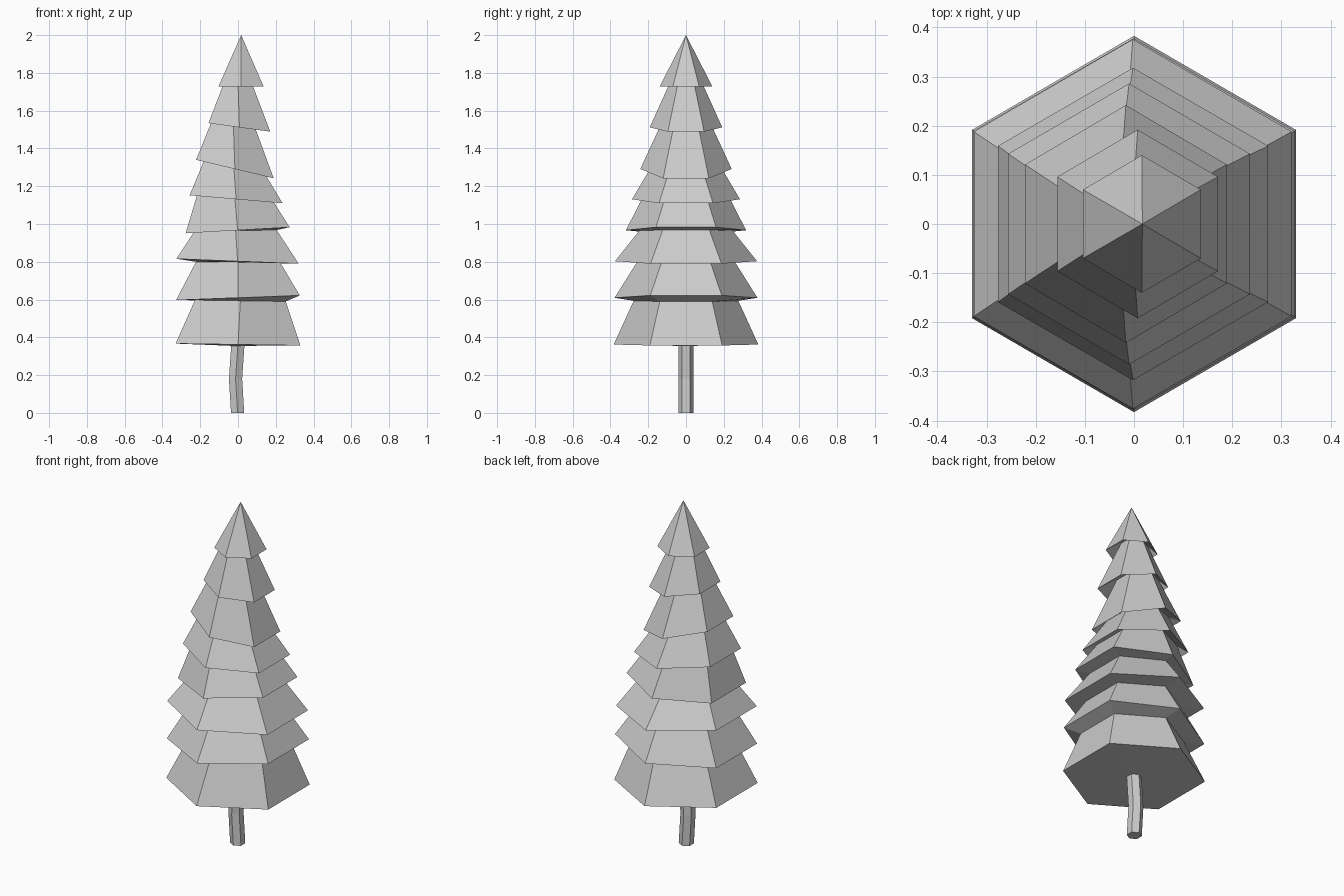
import bpy, bmesh, math


def loft(name, rings, apex=None, cap_bottom=False, cap_top=False):
    """Skin six-sided tilted rings given as (left_x, left_z, right_x, right_z, radius)."""
    bm = bmesh.new()
    loops = []
    for lx, lz, rx, rz, r in rings:
        loop = []
        for i in range(6):
            a = math.radians(90 + 60 * i)
            t = 0.5 + 0.5 * math.cos(a) / math.cos(math.radians(30))
            loop.append(bm.verts.new((lx + (rx - lx) * t, r * math.sin(a), lz + (rz - lz) * t)))
        loops.append(loop)
    for a, b in zip(loops, loops[1:]):
        for i in range(6):
            j = (i + 1) % 6
            bm.faces.new((a[i], a[j], b[j], b[i]))
    if cap_bottom:
        bm.faces.new(loops[0][::-1])
    if cap_top:
        bm.faces.new(loops[-1])
    if apex:
        tip = bm.verts.new(apex)
        for i in range(6):
            bm.faces.new((loops[-1][i], loops[-1][(i + 1) % 6], tip))
    bmesh.ops.recalc_face_normals(bm, faces=bm.faces)
    mesh = bpy.data.meshes.new(name)
    bm.to_mesh(mesh)
    bm.free()
    obj = bpy.data.objects.new(name, mesh)
    bpy.context.collection.objects.link(obj)
    return obj


# Trunk: thin hexagonal post with a slight bend
loft("trunk", [(x - 0.035, z, x + 0.035, z, 0.04)
               for x, z in ((-0.002, 0), (-0.013, 0.18), (0, 0.37))], cap_bottom=True)

# Foliage: outer rim of each tier, then the narrow neck tucked under the next tier
rings = [
    (-0.033, 0.355, 0.033, 0.355, 0.038),
    (-0.33, 0.367, 0.33, 0.357, 0.383),
    (-0.228, 0.597, 0.253, 0.59, 0.277),
    (-0.328, 0.597, 0.327, 0.622, 0.378),
    (-0.222, 0.80, 0.224, 0.795, 0.26),
    (-0.326, 0.816, 0.321, 0.79, 0.376),
    (-0.23, 0.962, 0.205, 0.968, 0.247),
    (-0.277, 0.951, 0.273, 0.983, 0.318),
    (-0.206, 1.19, 0.168, 1.15, 0.215),
    (-0.256, 1.152, 0.236, 1.11, 0.286),
    (-0.17, 1.36, 0.122, 1.30, 0.168),
    (-0.222, 1.34, 0.189, 1.242, 0.242),
    (-0.124, 1.58, 0.072, 1.56, 0.113),
    (-0.156, 1.534, 0.171, 1.489, 0.192),
    (-0.062, 1.78, 0.06, 1.78, 0.071),
    (-0.104, 1.727, 0.136, 1.727, 0.14),
]
loft("foliage", rings, apex=(0.017, 0, 2.0))
